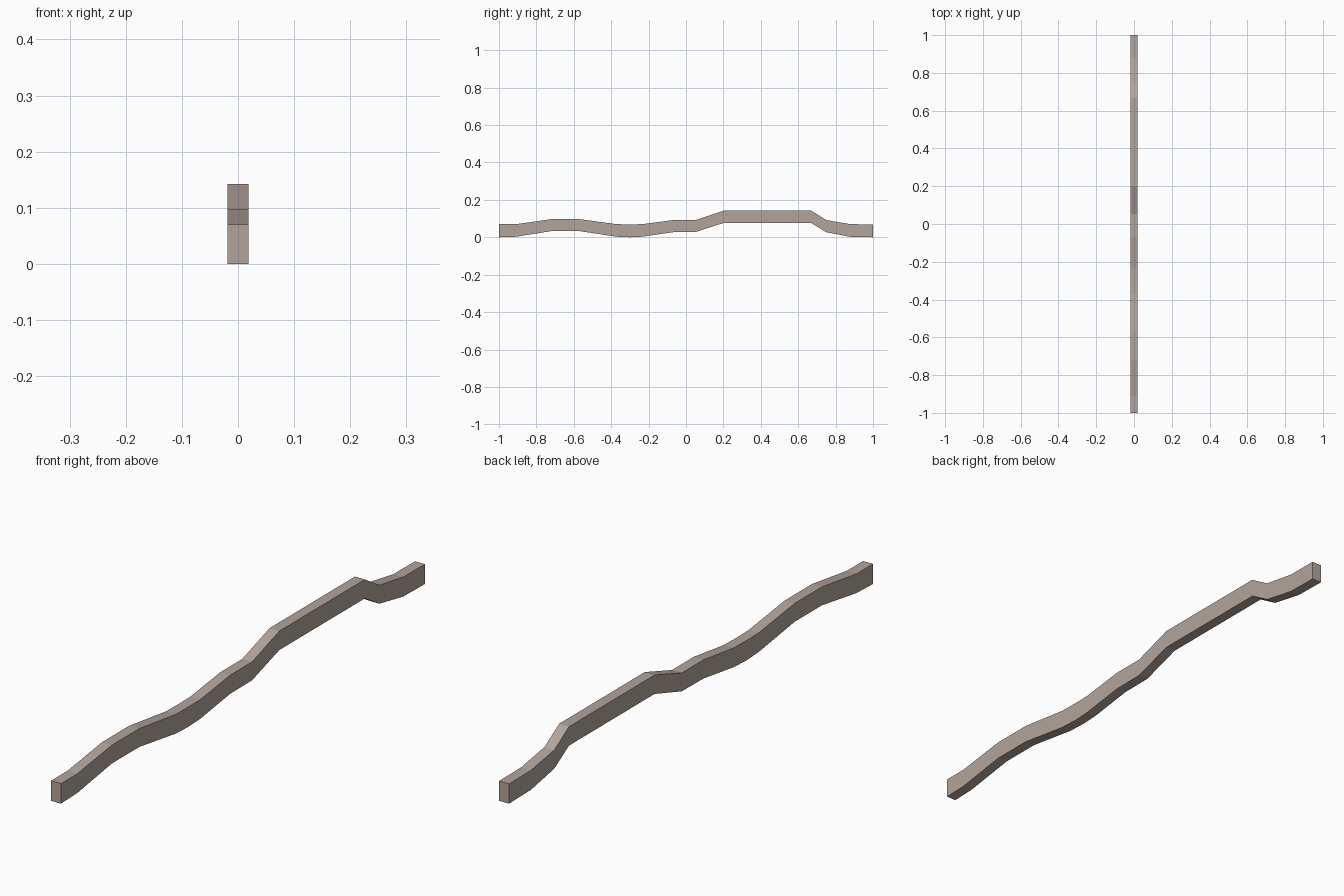
import bpy, bmesh

if "Cube" in bpy.data.objects:
    bpy.data.objects.remove(bpy.data.objects["Cube"])

# Side profile of the wavy beam: (y, top z, bottom z)
PROFILE = [
    (-1.00, 0.070, 0.000), (-0.91, 0.070, 0.003), (-0.72, 0.097, 0.033),
    (-0.57, 0.097, 0.033), (-0.37, 0.070, 0.003), (-0.30, 0.069, 0.000),
    (-0.235, 0.070, 0.003), (-0.07, 0.092, 0.027), (0.05, 0.092, 0.028),
    (0.20, 0.142, 0.076), (0.67, 0.142, 0.076), (0.75, 0.092, 0.027),
    (0.88, 0.070, 0.002), (1.00, 0.069, 0.000),
]
HALF_WIDTH = 0.019

wood = bpy.data.materials.new("taupe wood")
wood.diffuse_color = (0.45, 0.375, 0.33, 1)
wood.use_nodes = True
wood.node_tree.nodes["Principled BSDF"].inputs["Base Color"].default_value = wood.diffuse_color

# Rectangular section at each station, bridged along the length
bm = bmesh.new()
w = HALF_WIDTH
rings = [[bm.verts.new(p) for p in ((-w, y, b), (w, y, b), (w, y, t), (-w, y, t))]
         for y, t, b in PROFILE]
for r0, r1 in zip(rings, rings[1:]):
    for i in range(4):
        j = (i + 1) % 4
        bm.faces.new((r0[i], r0[j], r1[j], r1[i]))

# End caps
bm.faces.new(rings[0])
bm.faces.new(rings[-1])
bmesh.ops.recalc_face_normals(bm, faces=bm.faces)

mesh = bpy.data.meshes.new("wavy_beam")
bm.to_mesh(mesh)
bm.free()
mesh.materials.append(wood)
beam = bpy.data.objects.new("wavy_beam", mesh)
bpy.context.collection.objects.link(beam)
